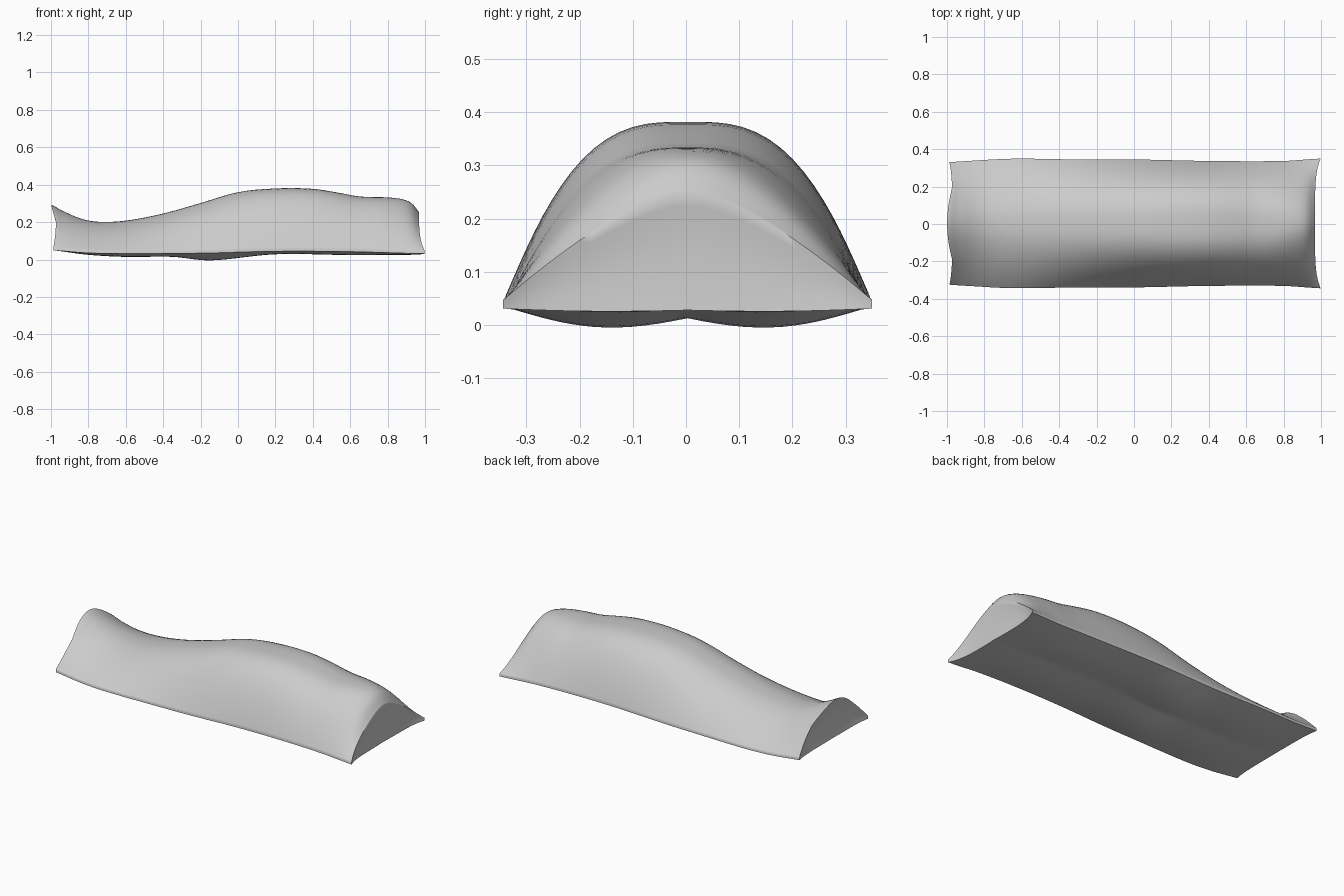
import bpy, bmesh, math

if "Cube" in bpy.data.objects:
    bpy.data.objects.remove(bpy.data.objects["Cube"])


def smooth_curve(points):
    """Cubic curve through (x, value) points."""
    def slope(i):
        a, b = points[max(i - 1, 0)], points[min(i + 1, len(points) - 1)]
        return (b[1] - a[1]) / (b[0] - a[0])

    def at(x):
        x = min(max(x, points[0][0]), points[-1][0])
        i = max(k for k in range(len(points) - 1) if points[k][0] <= x)
        (x0, v0), (x1, v1) = points[i], points[i + 1]
        d = x1 - x0
        t = (x - x0) / d
        return ((2*t**3 - 3*t**2 + 1) * v0 + (t**3 - 2*t**2 + t) * d * slope(i)
                + (3*t**2 - 2*t**3) * v1 + (t**3 - t**2) * d * slope(i + 1))
    return at


# Lengthwise curves: ridge height, half width, rim height, belly sag, arch fullness
ridge = smooth_curve([(-1, .298), (-.97, .292), (-.93, .262), (-.85, .222), (-.75, .202), (-.6, .208),
                      (-.4, .246), (-.2, .302), (0, .36), (.2, .38), (.4, .378), (.55, .355),
                      (.65, .337), (.8, .332), (.88, .322), (.93, .3), (.97, .25)])
half_width = smooth_curve([(-1, .325), (-.9, .333), (-.65, .346), (-.3, .342), (0, .342),
                           (.4, .334), (.8, .334), (.97, .347)])
rim = smooth_curve([(-1, .06), (-.8, .043), (-.5, .04), (-.2, .042), (.2, .052), (.6, .05), (1, .038)])
sag = smooth_curve([(-1, 0), (-.6, .018), (-.35, .018), (-.15, .04), (.2, .016), (.6, .018), (1, .004)])
fullness = smooth_curve([(-1, 1.5), (-.9, 1.6), (-.6, 1.9), (0, 2.4), (.3, 2.65), (.7, 2.3),
                         (.88, 1.75), (.97, 1.35)])


def top_z(x, u):
    r = rim(x) + .008
    e = math.sqrt(u*u + .004) - .063           # rounded crest
    return r + (ridge(x) - r) * (1 - min(e / .939, 1) ** fullness(x))


def bottom_z(x, u):
    a = abs(u)
    return rim(x) - .008 - sag(x) * (.5*math.sin(math.pi*a) + .5*(1 - u*u)) / .9


STEPS, CAP, COLS = 64, 8, 41
XL, XR = -.972, .968
stations = [XL + (XR - XL) * (.5 - .5*math.cos(math.pi*i/STEPS)) for i in range(STEPS + 1)]


def stretch(x, u, v):
    """Pull the corners and the left lip outward; v runs 0 at crest to 1 at base."""
    if x > 0:
        near = max(0, (x - .85) / (XR - .85)) ** 2
        return x + near * (.03*abs(u)**5 - .008*math.sin(math.pi*v)*(1 - u*u))
    near = max(0, (-x - .85) / (-XL - .85)) ** 2
    lip = .027 * (1 - v)**2 * max(0, 1 - 3*u*u)
    return x - near * (lip + .015*abs(u)**5 - .015*math.sin(math.pi*v)*(1 - u*u))


def column(u):
    """Closed lengthwise loop: top, right end, underside, left end."""
    loop = [(x, top_z(x, u), 0) for x in stations]
    ends = []
    for x in (XR, XL):
        t, b = top_z(x, u), bottom_z(x, u)
        ends.append([(x, t + (b - t)*k/CAP, k/CAP) for k in range(1, CAP)])
    loop += ends[0]
    loop += [(x, bottom_z(x, u), 1) for x in reversed(stations)]
    loop += reversed(ends[1])
    return [(stretch(x, u, v), u * half_width(x) + .003, z) for x, z, v in loop]


# Draped cushion body
bm = bmesh.new()
cols = []
for j in range(COLS):
    u = math.sin((j/(COLS - 1) - .5) * math.pi)
    cols.append([bm.verts.new(p) for p in column(u)])
n = len(cols[0])
for a, b in zip(cols, cols[1:]):
    for i in range(n):
        k = (i + 1) % n
        bm.faces.new((a[i], a[k], b[k], b[i]))

# Thin rounded rims along both long sides
half = STEPS + 1
for c in (cols[0], cols[-1]):
    low = lambda i: c[half + CAP - 1 + STEPS - i]
    for i in range(STEPS):
        bm.faces.new((c[i], c[i + 1], low(i + 1), low(i)))
    bm.faces.new([c[STEPS + i] for i in range(CAP + 1)])
    bm.faces.new([c[(half + CAP - 1 + STEPS + i) % n] for i in range(CAP + 1)])
bmesh.ops.recalc_face_normals(bm, faces=bm.faces)

mesh = bpy.data.meshes.new("cushion_body")
bm.to_mesh(mesh)
bm.free()
body = bpy.data.objects.new("cushion_body", mesh)
bpy.context.collection.objects.link(body)

grey = bpy.data.materials.new("light grey")
grey.diffuse_color = (.6, .6, .6, 1)
grey.use_nodes = True
grey.node_tree.nodes["Principled BSDF"].inputs["Base Color"].default_value = grey.diffuse_color
mesh.materials.append(grey)

bpy.context.view_layer.objects.active = body
body.select_set(True)
bpy.ops.object.shade_smooth_by_angle(angle=math.radians(60))
